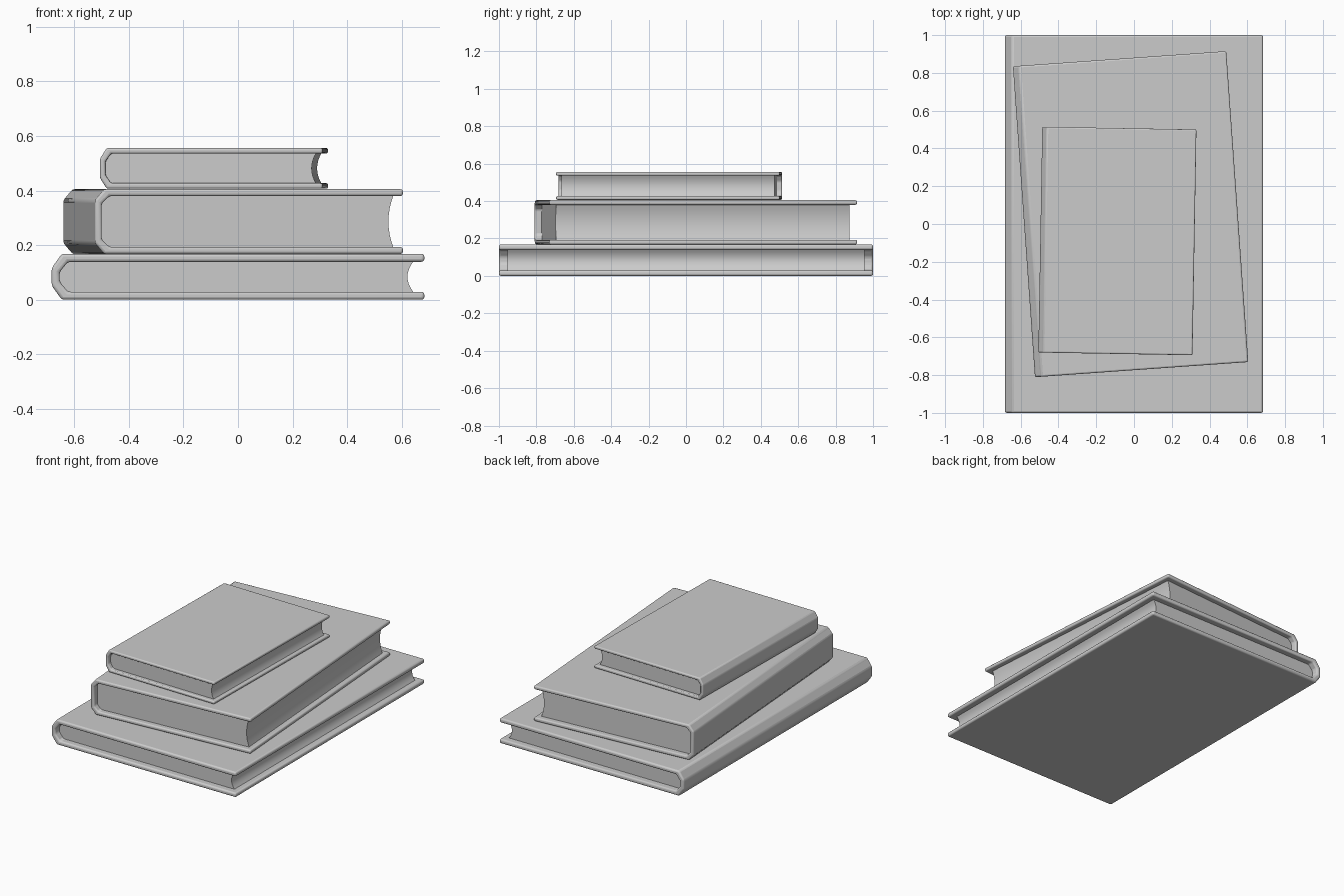
import bpy, bmesh, math

if "Cube" in bpy.data.objects:
    bpy.data.objects.remove(bpy.data.objects["Cube"])


def prism(name, profile, length, bevel=0.0):
    """Extrude an x-z profile along y, centred on the origin."""
    bm = bmesh.new()
    face = bm.faces.new([bm.verts.new((x, -length / 2, z)) for x, z in profile])
    res = bmesh.ops.extrude_face_region(bm, geom=[face])
    moved = [v for v in res["geom"] if isinstance(v, bmesh.types.BMVert)]
    bmesh.ops.translate(bm, verts=moved, vec=(0, length, 0))
    bmesh.ops.recalc_face_normals(bm, faces=bm.faces)
    mesh = bpy.data.meshes.new(name)
    bm.to_mesh(mesh)
    bm.free()
    ob = bpy.data.objects.new(name, mesh)
    bpy.context.collection.objects.link(ob)
    bpy.ops.object.select_all(action="DESELECT")
    ob.select_set(True)
    bpy.context.view_layer.objects.active = ob
    bpy.ops.object.shade_smooth_by_angle(angle=math.radians(30))
    if bevel:
        mod = ob.modifiers.new("Rounded edges", "BEVEL")
        mod.width = bevel
        mod.segments = 3
        mod.limit_method = "ANGLE"
        mod.angle_limit = math.radians(30)
    return ob


def book(name, centre, angle, width, length, z0, z1, t, spine, chamfer, inset, overhang, hollow):
    w, h = width / 2, z1 - z0

    # Hard cover: C-shaped section with a chamfered spine
    def spine_side(d, c):
        # lower half then upper half of the spine, offset inwards by d
        low = [(-w + spine + d * 0.8, d), (-w + d, c)]
        return low + [(x, h - z) for x, z in reversed(low)]

    outer = spine_side(0, chamfer)
    inner = spine_side(t, chamfer + t * 0.5)
    cover = [(w, 0)] + outer + [(w, h), (w, h - t)] + inner[::-1] + [(w, t)]
    parts = [prism(name + "_cover", cover, length, t * 0.36)]

    # Page block: follows the spine, with a hollow fore edge
    e = 0.001
    n = 8
    fore = []
    for i in range(n + 1):
        s = 2 * i / n - 1
        z = t - e + (h - 2 * t + 2 * e) * i / n
        fore.append((w - overhang - hollow * (1 - s * s), z))
    back = [(x - e, min(max(z, t - e), h - t + e)) for x, z in inner]
    back[0] = (back[0][0], t - e)
    back[-1] = (back[-1][0], h - t + e)
    parts.append(prism(name + "_pages", fore + back[::-1], length - 2 * inset))

    for ob in parts:
        ob.location = (centre[0], centre[1], z0)
        ob.rotation_euler.z = math.radians(angle)


book("bottom_book", (0, 0), 0, 1.366, 2.0, 0.0, 0.168,
     0.029, 0.037, 0.052, 0.045, 0.04, 0.022)
book("middle_book", (-0.018, 0.052), 4.05, 1.132, 1.65, 0.168, 0.405,
     0.025, 0.034, 0.04, 0.038, 0.033, 0.018)
book("top_book", (-0.088, -0.09), -1.0, 0.816, 1.195, 0.407, 0.556,
     0.02, 0.025, 0.04, 0.028, 0.024, 0.016)
